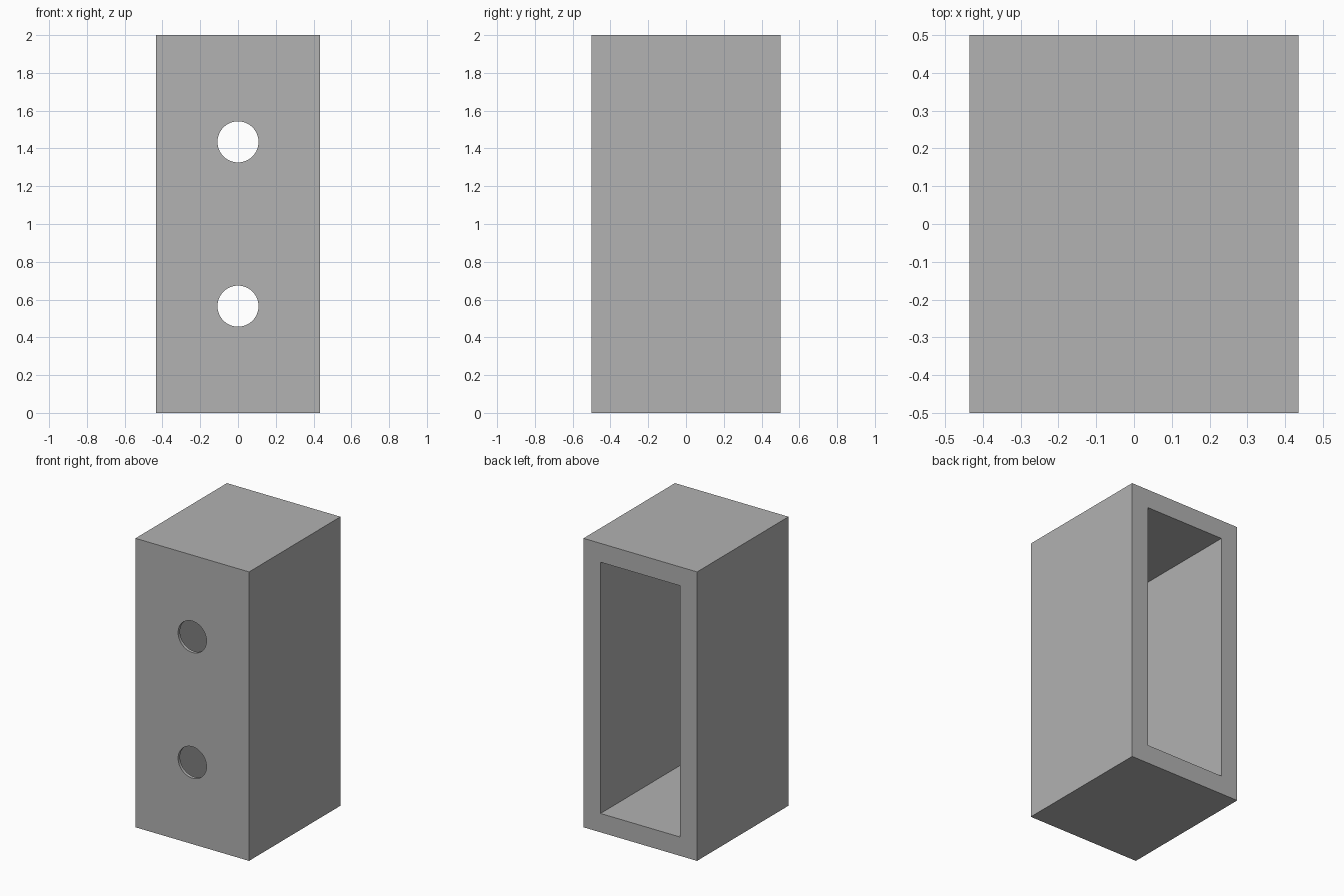
import bpy
import math

if "Cube" in bpy.data.objects:
    bpy.data.objects.remove(bpy.data.objects["Cube"], do_unlink=True)

UNIT = 2 / 92                      # the housing is 92 units tall
WIDTH, DEPTH, HEIGHT = 40 * UNIT, 46 * UNIT, 92 * UNIT
WALL, FRONT_WALL = 6 * UNIT, UNIT
HOLE_RADIUS, HOLE_OFFSET = 5 * UNIT, 20 * UNIT

grey = bpy.data.materials.new("mid grey")
grey.use_nodes = True
grey.diffuse_color = (0.445, 0.445, 0.445, 1)
grey.node_tree.nodes["Principled BSDF"].inputs["Base Color"].default_value = grey.diffuse_color


def box(name, size, location):
    bpy.ops.mesh.primitive_cube_add(size=1, location=location)
    obj = bpy.context.object
    obj.name = name
    obj.scale = size
    bpy.ops.object.transform_apply(location=False, rotation=False, scale=True)
    obj.data.materials.append(grey)
    return obj


def cut(target, cutter):
    cutter.hide_render = True
    mod = target.modifiers.new("cut", 'BOOLEAN')
    mod.operation = 'DIFFERENCE'
    mod.solver = 'EXACT'
    mod.object = cutter
    bpy.ops.object.select_all(action='DESELECT')
    target.select_set(True)
    bpy.context.view_layer.objects.active = target
    bpy.ops.object.modifier_apply(modifier=mod.name)
    bpy.data.objects.remove(cutter, do_unlink=True)


# Outer housing
housing = box("housing", (WIDTH, DEPTH, HEIGHT), (0, 0, HEIGHT / 2))

# Cavity, open at the back and leaving a thin front wall
cavity_depth = DEPTH
cavity_y = -DEPTH / 2 + FRONT_WALL + cavity_depth / 2
cut(housing, box("cavity_cutter",
                 (WIDTH - 2 * WALL, cavity_depth, HEIGHT - 2 * WALL),
                 (0, cavity_y, HEIGHT / 2)))

# Two round holes through the front wall
for side in (-1, 1):
    bpy.ops.mesh.primitive_cylinder_add(
        vertices=64, radius=HOLE_RADIUS, depth=0.2,
        location=(0, -DEPTH / 2, HEIGHT / 2 + side * HOLE_OFFSET),
        rotation=(math.pi / 2, 0, 0))
    hole = bpy.context.object
    hole.name = "hole_cutter"
    hole.data.materials.append(grey)
    cut(housing, hole)

# Smooth hole rims, sharp edges elsewhere
bpy.ops.object.shade_smooth_by_angle(angle=math.radians(30))
